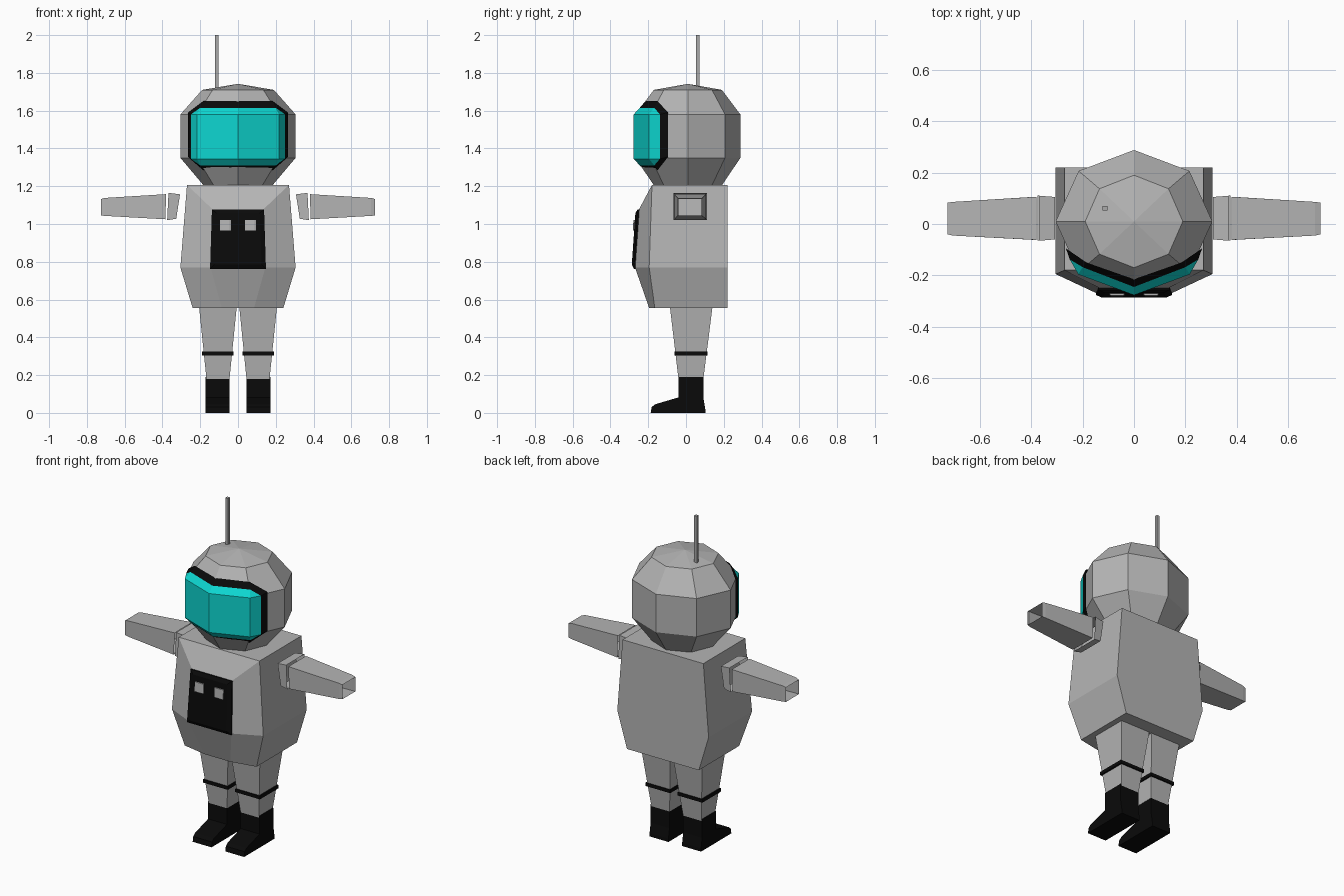
import bpy, bmesh, math

if "Cube" in bpy.data.objects:
    bpy.data.objects.remove(bpy.data.objects["Cube"])


def material(name, r, g, b):
    m = bpy.data.materials.new(name)
    m.diffuse_color = (r, g, b, 1)
    m.use_nodes = True
    m.node_tree.nodes["Principled BSDF"].inputs["Base Color"].default_value = m.diffuse_color
    return m


SUIT = material("suit grey", 0.46, 0.46, 0.46)
BLACK = material("black", 0.003, 0.003, 0.003)
GLASS = material("teal glass", 0.004, 0.68, 0.64)
METAL = material("antenna grey", 0.40, 0.40, 0.40)


def build(name, verts, faces, *mats, rule=None):
    me = bpy.data.meshes.new(name)
    me.from_pydata(verts, [], faces)
    for m in mats:
        me.materials.append(m)
    if rule:
        for p in me.polygons:
            p.material_index = rule(p.index)
    bm = bmesh.new()
    bm.from_mesh(me)
    bmesh.ops.remove_doubles(bm, verts=bm.verts, dist=0.0005)
    bmesh.ops.recalc_face_normals(bm, faces=bm.faces)
    bm.to_mesh(me)
    bm.free()
    ob = bpy.data.objects.new(name, me)
    bpy.context.collection.objects.link(ob)
    return ob


def loft(name, rings, *mats, caps=True, rule=None):
    """Skin a list of equal-length closed rings."""
    n = len(rings[0])
    verts = [v for r in rings for v in r]
    faces = [(k * n + i, k * n + (i + 1) % n, (k + 1) * n + (i + 1) % n, (k + 1) * n + i)
             for k in range(len(rings) - 1) for i in range(n)]
    if caps:
        faces += [tuple(range(n)), tuple(range(len(verts) - n, len(verts)))]
    return build(name, verts, faces, *mats, rule=rule)


def rect_z(x0, x1, y0, y1, z):
    return [(x0, y0, z), (x1, y0, z), (x1, y1, z), (x0, y1, z)]


def rect_x(x_top, x_low, y0, y1, z0, z1):
    return [(x_low, y0, z0), (x_low, y1, z0), (x_top, y1, z1), (x_top, y0, z1)]


def mirrored(half):
    """Close a half loop that starts and ends on x = 0."""
    return half + [(-x, y, z) for x, y, z in reversed(half[1:-1])]


# Helmet: faceted eight-sided shell
def octagon(rx, ry, z):
    return [(rx * math.cos(a * math.pi / 4), 0.01 + ry * math.sin(a * math.pi / 4), z)
            for a in range(8)]


loft("helmet", [octagon(0.17, 0.17, 1.19), octagon(0.305, 0.278, 1.35),
                octagon(0.305, 0.278, 1.58), octagon(0.19, 0.18, 1.71),
                octagon(0.0, 0.0, 1.742)], SUIT, caps=False)

# Visor: black frame with bevelled glass folded along the middle
frame = mirrored([(0, -0.215, 1.65), (0.185, -0.15, 1.65), (0.265, -0.095, 1.59),
                  (0.265, -0.095, 1.355), (0.185, -0.15, 1.285), (0, -0.215, 1.285)])
rim = mirrored([(0, -0.245, 1.615), (0.20, -0.168, 1.615), (0.25, -0.138, 1.58),
                (0.25, -0.138, 1.345), (0.20, -0.168, 1.31), (0, -0.245, 1.31)])
pane = mirrored([(0, -0.277, 1.58), (0.217, -0.196, 1.58), (0.217, -0.196, 1.58),
                 (0.217, -0.196, 1.345), (0.217, -0.196, 1.345), (0, -0.277, 1.345)])
loft("visor_frame", [frame, rim], BLACK, caps=False)
loft("visor_glass_bevel", [rim, pane], GLASS, caps=False)
for side, s in (("right", 1), ("left", -1)):
    build("visor_glass_" + side,
          [(0, -0.277, 1.345), (s * 0.217, -0.196, 1.345),
           (s * 0.217, -0.196, 1.58), (0, -0.277, 1.58)],
          [(0, 1, 2, 3) if s > 0 else (3, 2, 1, 0)], GLASS)

# Antenna
loft("antenna", [rect_z(-0.122, -0.104, 0.053, 0.071, z) for z in (1.69, 2.0)], METAL)

# Torso: flat back, bulging front; rings run back, side, belly, belly, side, back
def torso_ring(x, y_side, c, y_belly, z, z_belly):
    return [(x, 0.22, z), (x, y_side, z), (c, y_belly, z_belly),
            (-c, y_belly, z_belly), (-x, y_side, z), (-x, 0.22, z)]


tv = (torso_ring(0.24, -0.165, 0.085, -0.195, 0.555, 0.555)
      + torso_ring(0.305, -0.195, 0.145, -0.27, 0.77, 0.77)
      + torso_ring(0.27, -0.18, 0.132, -0.25, 1.207, 1.075))
tf = [(i, (i + 1) % 6, (i + 1) % 6 + 6, i + 6) for i in range(6)]
tf += [(6, 7, 13, 12), (11, 6, 12, 17), (10, 11, 17, 16),       # sides, back
       (8, 9, 15, 14), (13, 14, 15, 16), (7, 8, 14, 13), (9, 10, 16, 15),
       (12, 13, 16, 17), (0, 1, 2, 3, 4, 5)]
build("torso", tv, tf, SUIT)

# Chest panel: thin bevelled plate following the sloped front
def panel_ring(xb, xt, z0, z1, yb, yt):
    return [(-xb, yb, z0), (xb, yb, z0), (xt, yt, z1), (-xt, yt, z1)]


loft("chest_panel", [panel_ring(0.148, 0.138, 0.763, 1.078, -0.262, -0.245),
                     panel_ring(0.148, 0.138, 0.763, 1.078, -0.276, -0.256),
                     panel_ring(0.125, 0.115, 0.785, 1.058, -0.287, -0.268)], BLACK)

# Chest buttons
for side, s in (("right", 1), ("left", -1)):
    x = s * 0.066
    loft("chest_button_" + side,
         [[(x - r, y0, 0.965), (x + r, y0, 0.965), (x + r, y0 + 0.004, 1.022),
           (x - r, y0 + 0.004, 1.022)]
          for r, y0 in ((0.029, -0.268), (0.029, -0.279), (0.022, -0.282))], SUIT)

for side, s in (("right", 1), ("left", -1)):
    def flip(ring):
        return [(s * x, y, z) for x, y, z in ring]

    # Arm: two open tapered sleeves
    loft("shoulder_sleeve_" + side,
         [flip(rect_x(0.307, 0.327, -0.06, 0.105, 1.028, 1.157)),
          flip(rect_x(0.368, 0.375, -0.065, 0.11, 1.02, 1.165))], SUIT, caps=False)
    loft("arm_sleeve_" + side,
         [flip(rect_x(0.38, 0.385, -0.062, 0.106, 1.025, 1.158)),
          flip(rect_x(0.705, 0.705, -0.045, 0.086, 1.043, 1.138)),
          flip(rect_x(0.726, 0.726, -0.04, 0.083, 1.045, 1.132))], SUIT, caps=False)

    # Leg and ankle band
    loft("leg_" + side, [flip(rect_z(0.045, 0.167, -0.04, 0.092, 0.18)),
                         flip(rect_z(0.007, 0.206, -0.085, 0.14, 0.56))], SUIT)
    loft("leg_band_" + side, [flip(rect_z(0.025, 0.19, -0.062, 0.115, z))
                              for z in (0.305, 0.325)], BLACK)

    # Boot: side profile drawn across its width
    profile = [(-0.187, 0), (0.102, 0), (0.102, 0.02), (0.092, 0.08), (0.092, 0.19),
               (-0.04, 0.19), (-0.04, 0.082), (-0.165, 0.045), (-0.182, 0.03)]
    loft("boot_" + side, [[(s * x, y, z) for y, z in profile] for x in (0.046, 0.172)], BLACK)
